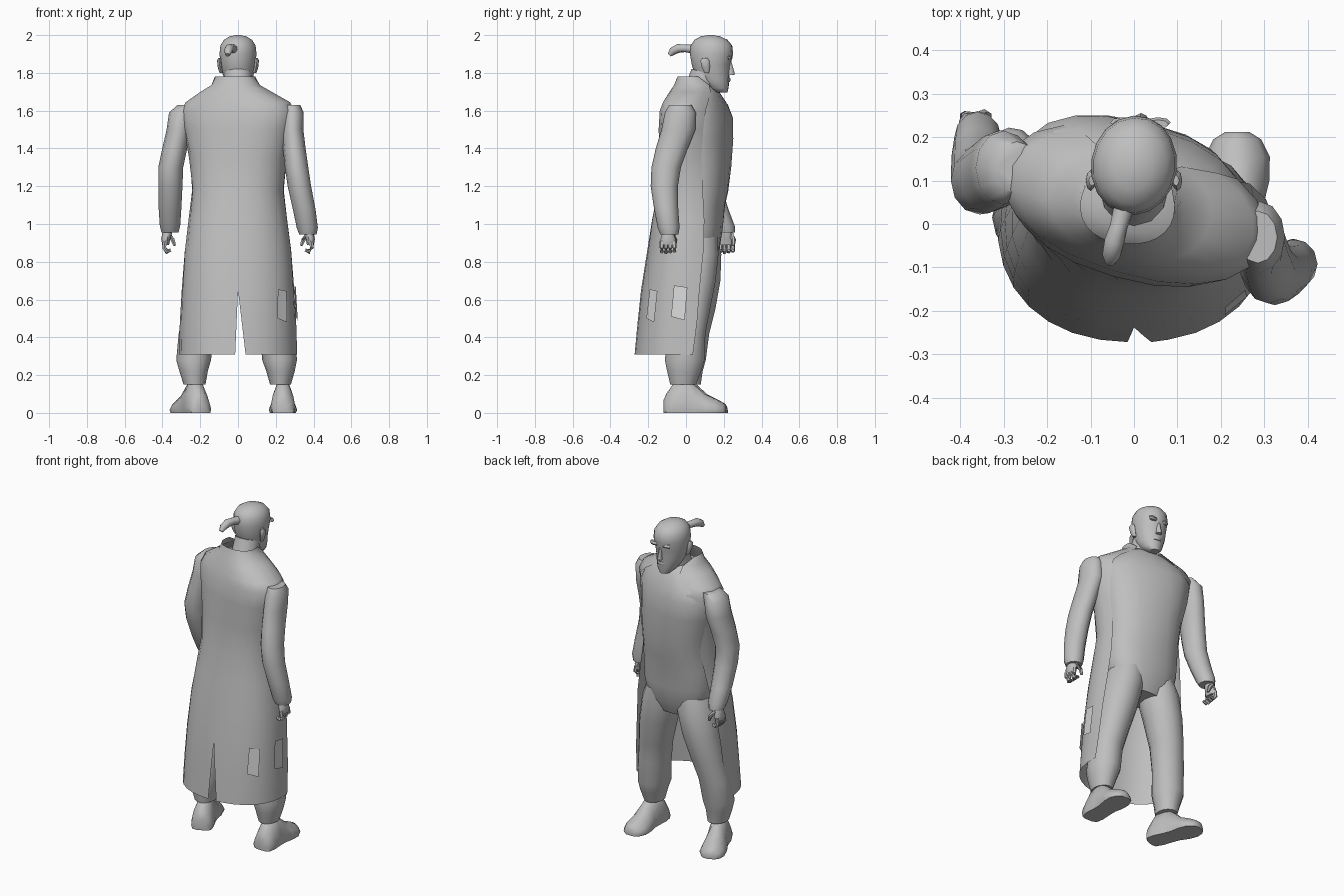
import bpy, bmesh, math
from mathutils import Vector, Matrix

def material(name, v):
    m = bpy.data.materials.new(name)
    m.diffuse_color = (v, v, v, 1)
    return m

GREY = material("grey", 0.52)
PALE = material("pale_grey", 0.68)

def build(name, verts, faces, mat=GREY, angle=50, recalc=True):
    me = bpy.data.meshes.new(name)
    me.from_pydata([tuple(v) for v in verts], [], faces)
    bm = bmesh.new()
    bm.from_mesh(me)
    bmesh.ops.remove_doubles(bm, verts=bm.verts, dist=1e-5)
    if recalc:
        bmesh.ops.recalc_face_normals(bm, faces=bm.faces)
    bm.to_mesh(me)
    bm.free()
    me.materials.append(mat)
    ob = bpy.data.objects.new(name, me)
    bpy.context.collection.objects.link(ob)
    bpy.ops.object.select_all(action='DESELECT')
    ob.select_set(True)
    bpy.context.view_layer.objects.active = ob
    bpy.ops.object.shade_smooth_by_angle(angle=math.radians(angle))
    return ob

def loft(name, rings, angle=50):
    n = len(rings[0])
    verts = [v for r in rings for v in r]
    faces = [(i*n + j, i*n + (j+1) % n, (i+1)*n + (j+1) % n, (i+1)*n + j)
             for i in range(len(rings)-1) for j in range(n)]
    faces += [tuple(range(n))[::-1], tuple(range(len(verts)-n, len(verts)))]
    return build(name, verts, faces, angle=angle)

def oval(a, rx, ry, p=2.0):
    c, s = math.cos(a), math.sin(a)
    return (math.copysign(abs(c)**(2/p), c)*rx, math.copysign(abs(s)**(2/p), s)*ry)

def stack(name, rows, n=14, p=2.0, twist=0.0):
    """Horizontal rings: (z, x, y, rx, ry), optionally turned about z."""
    rings = []
    for z, x, y, rx, ry, *t in rows:
        rot = Matrix.Rotation(math.radians(t[0] if t else twist), 3, 'Z')
        rings.append([rot @ Vector((*oval(2*math.pi*k/n, rx, ry, p), 0)) + Vector((x, y, z))
                      for k in range(n)])
    return loft(name, rings)

def tube(name, pts, n=8):
    """Round rings across a bent path: (x, y, z, r)."""
    P = [Vector(q[:3]) for q in pts]
    rings = []
    for i, q in enumerate(pts):
        d = (P[min(i+1, len(P)-1)] - P[max(i-1, 0)]).normalized()
        u = d.cross(Vector((0.3, 0.2, 0.93) if abs(d.z) < 0.8 else (1, 0, 0))).normalized()
        w = d.cross(u)
        rings.append([P[i] + q[3]*(u*math.cos(2*math.pi*k/n) + w*math.sin(2*math.pi*k/n))
                      for k in range(n)])
    return loft(name, rings)

# head, turned slightly, with face details
stack("head", [(1.695, .012, .19, .03, .03), (1.72, .01, .17, .055, .055),
               (1.76, .005, .147, .073, .083), (1.80, 0, .137, .085, .095),
               (1.845, 0, .133, .093, .103), (1.90, 0, .135, .099, .115),
               (1.945, 0, .135, .094, .110), (1.975, 0, .132, .075, .088),
               (1.993, 0, .13, .045, .052), (2.0, 0, .13, .012, .015)], n=18, twist=-8)
stack("nose", [(1.79, .016, .234, .018, .022), (1.805, .016, .236, .014, .02),
               (1.87, .012, .225, .008, .012)], n=8)
stack("lips", [(1.752, .014, .222, .026, .010), (1.762, .014, .225, .028, .012),
               (1.772, .014, .224, .022, .010)], n=8)
for s, side in ((-1, "left"), (1, "right")):
    stack(side + "_ear", [(1.80, s*.088, .11, .010, .012), (1.83, s*.096, .105, .011, .022),
                          (1.865, s*.10, .10, .011, .024), (1.88, s*.097, .10, .007, .012)], n=8)
    stack(side + "_brow", [(1.868, s*.04 + .015, .232, .024, .008),
                           (1.878, s*.04 + .015, .234, .03, .012),
                           (1.89, s*.04 + .015, .23, .025, .010)], n=8)
tube("neck", [(0, .04, 1.6, .10), (0, .07, 1.7, .08), (0, .10, 1.80, .074)], n=12)
tube("ponytail", [(-.02, .05, 1.925, .025), (-.035, -.005, 1.93, .021), (-.045, -.04, 1.93, .024),
                  (-.052, -.07, 1.915, .022), (-.055, -.088, 1.895, .012)])

# torso with belly and chest
stack("torso", [(.80, 0, .055, .13, .09, 0), (.88, 0, .055, .20, .125, 0),
                (.98, 0, .045, .225, .15, -3), (1.10, 0, .04, .23, .165, -6),
                (1.17, 0, .045, .225, .175, -8), (1.30, 0, .055, .235, .178, -11),
                (1.45, -.01, .06, .26, .178, -15), (1.56, -.01, .06, .275, .172, -17),
                (1.63, -.01, .055, .25, .15, -17), (1.69, 0, .06, .16, .115, -14),
                (1.73, 0, .06, .085, .08, -8)], n=20, p=2.4)

# coat rows: z, x, y, rx, ry, turn, front edge angle
COAT = [(.31, 0, 0, .315, .272, 0, 6), (.48, 0, 0, .308, .256, 0, 11), (.65, 0, 0, .298, .238, 0, 15),
        (.86, 0, .01, .283, .215, 0, 20), (1.02, 0, .02, .262, .200, -3, 24),
        (1.18, 0, .03, .243, .180, -7, 26), (1.35, 0, .035, .262, .168, -12, 32),
        (1.50, 0, .04, .292, .168, -16, 42), (1.60, 0, .045, .312, .160, -17, 50),
        (1.645, 0, .045, .285, .145, -17, 58), (1.70, -.01, .045, .19, .125, -13, 62),
        (1.735, -.012, .045, .13, .108, -8, 55), (1.78, -.015, .04, .108, .085, -4, 20)]
HALF = 8

def coat_point(row, a, grow=0.0):
    z, x, y, rx, ry, t, _ = row
    v = Matrix.Rotation(math.radians(t), 3, 'Z') @ Vector((*oval(a, rx + grow, ry + grow, 2.25), 0))
    return v + Vector((x, y, z))

verts, faces = [], []
for s in (-1, 1):
    base = len(verts)
    for row in COAT:
        edge = math.radians(row[6])
        for k in range(HALF + 1):
            a = edge + (-math.pi/2 - edge)*k/HALF
            v = coat_point(row, a if s > 0 else math.pi - a)
            if k == HALF and row[0] < .65:      # rear slit
                v.x += (.65 - row[0])/.34*(.04 if s > 0 else -.015)
            verts.append(v)
    w = HALF + 1
    for i in range(len(COAT) - 1):
        for k in range(HALF):
            f = (base + i*w + k, base + (i+1)*w + k, base + (i+1)*w + k + 1, base + i*w + k + 1)
            faces.append(f if s > 0 else f[::-1])
build("long_coat", verts, faces, angle=60)

# patches on the right side of the coat
def coat_row(z):
    for a, b in zip(COAT, COAT[1:]):
        if a[0] <= z <= b[0]:
            f = (z - a[0])/(b[0] - a[0])
            return [p + (q - p)*f for p, q in zip(a, b)]

for name, a0, a1, z0, z1 in (("rear_patch", -51, -37, .49, .65), ("side_patch", -15, -1, .50, .67)):
    quad = []
    for a, z in ((a0, z0 + .01), (a1, z0 - .01), (a1, z1 - .005), (a0, z1 + .005)):
        quad.append(coat_point(coat_row(z), math.radians(a + (z > .6)*2), .009))
    build(name, quad, [(0, 1, 2, 3)], PALE, recalc=False)

# arms, bent at the elbow
stack("left_sleeve", [(1.63, -.27, .13, .05, .06), (1.59, -.30, .13, .065, .085),
                      (1.50, -.312, .125, .066, .09), (1.40, -.335, .11, .066, .085),
                      (1.30, -.356, .10, .066, .078), (1.20, -.358, .115, .064, .072),
                      (1.08, -.36, .16, .060, .064), (.99, -.36, .20, .054, .058),
                      (.955, -.36, .212, .045, .048)], n=12)
stack("right_sleeve", [(1.63, .285, -.03, .045, .06), (1.59, .29, -.03, .058, .082),
                       (1.50, .288, -.04, .058, .09), (1.40, .298, -.075, .060, .085),
                       (1.30, .31, -.105, .062, .078), (1.20, .325, -.115, .062, .072),
                       (1.08, .35, -.105, .060, .064), (.98, .367, -.092, .056, .058),
                       (.945, .37, -.088, .046, .048)], n=12)

# hands with curled fingers
for side, s, x, y in (("left", -1, -.375, .215), ("right", 1, .375, -.095)):
    stack(side + "_palm", [(.985, x, y, .024, .028), (.95, x, y, .026, .032),
                           (.92, x + s*.008, y, .024, .042), (.89, x + s*.008, y, .018, .040)], n=10)
    for k in range(4):
        fy = y - .033 + .022*k
        tube(f"{side}_finger_{k+1}", [(x + s*.012, fy, .91, .012), (x + s*.016, fy, .875, .012),
                                      (x + s*.002, fy, .85 + .004*abs(k-1), .011),
                                      (x - s*.018, fy, .862, .008)], n=6)
    tube(side + "_thumb", [(x - s*.005, y + .025, .945, .014), (x - s*.03, y + .038, .915, .012),
                           (x - s*.04, y + .035, .885, .008)], n=6)

# trouser legs
stack("left_leg", [(.93, -.11, .05, .10, .12), (.84, -.125, .065, .115, .125), (.70, -.155, .07, .11, .115),
                   (.55, -.19, .06, .098, .098), (.42, -.22, .035, .094, .09),
                   (.28, -.235, .015, .092, .092), (.22, -.235, .01, .075, .08), (.15, -.23, .01, .058, .07)])
stack("right_leg", [(.93, .11, .05, .10, .12), (.84, .125, .05, .115, .125), (.70, .155, .045, .11, .115),
                    (.55, .185, .03, .098, .10), (.42, .21, .005, .094, .10),
                    (.28, .22, -.007, .092, .108), (.22, .225, -.01, .075, .092), (.15, .225, -.015, .055, .07)])

# shoes: distance along the foot, half width, height
SHOE = [(-.118, .03, .07), (-.105, .058, .10), (-.06, .066, .165), (0, .062, .185), (.05, .062, .145),
        (.10, .074, .10), (.155, .075, .075), (.195, .055, .055), (.212, .028, .04)]
for side, x, y, heading in (("left", -.235, .015, 112), ("right", .238, 0, 90)):
    h = math.radians(heading)
    f, r = Vector((math.cos(h), math.sin(h), 0)), Vector((math.sin(h), -math.cos(h), 0))
    rings = []
    for d, w, t in SHOE:
        section = [(-.92, 0), (-1, .2), (-.82, .55), (-.42, .92), (0, 1), (.42, .92), (.82, .55), (1, .2), (.92, 0)]
        rings.append([Vector((x, y, 0)) + f*d + r*(w*u) + Vector((0, 0, t*v)) for u, v in section])
    loft(side + "_shoe", rings)
